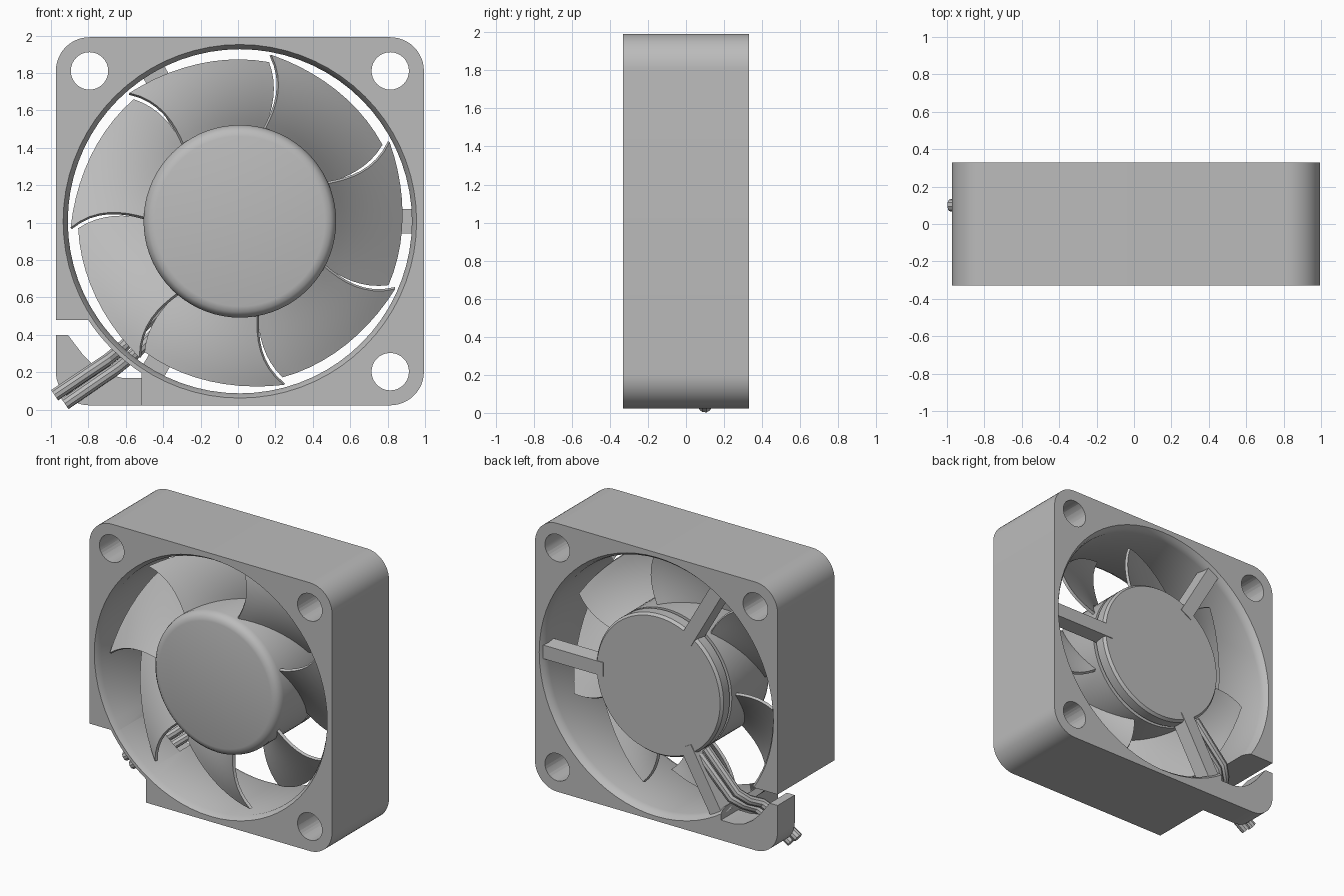
import bpy, bmesh, math
from mathutils import Matrix, Vector

if "Cube" in bpy.data.objects:
    bpy.data.objects.remove(bpy.data.objects["Cube"])

CENTRE = Vector((0.01, 0, 1.007))

grey = bpy.data.materials.new("light_grey_plastic")
grey.use_nodes = True
grey.diffuse_color = (0.5, 0.5, 0.5, 1)
grey.node_tree.nodes["Principled BSDF"].inputs["Base Color"].default_value = (0.5, 0.5, 0.5, 1)


def finish(name, bm, smooth=True):
    bmesh.ops.recalc_face_normals(bm, faces=bm.faces)
    mesh = bpy.data.meshes.new(name)
    bm.to_mesh(mesh)
    bm.free()
    obj = bpy.data.objects.new(name, mesh)
    bpy.context.collection.objects.link(obj)
    mesh.materials.append(grey)
    if smooth:
        shade(obj)
    return obj


def activate(obj):
    bpy.ops.object.select_all(action='DESELECT')
    obj.select_set(True)
    bpy.context.view_layer.objects.active = obj


def shade(obj):
    activate(obj)
    bpy.ops.object.shade_smooth_by_angle(angle=math.radians(32))


def prism(name, outline, y0, y1, smooth=False):
    """Outline in x, z pushed from y0 to y1."""
    bm = bmesh.new()
    face = bm.faces.new([bm.verts.new((x, y0, z)) for x, z in outline])
    new = bmesh.ops.extrude_face_region(bm, geom=[face])["geom"]
    moved = [v for v in new if isinstance(v, bmesh.types.BMVert)]
    bmesh.ops.translate(bm, verts=moved, vec=(0, y1 - y0, 0))
    return finish(name, bm, smooth)


def lathe(name, profile, start=0, sweep=360, steps=72, closed=False):
    """Profile of radius, y turned about the fan axis."""
    bm = bmesh.new()
    vs = [bm.verts.new((r, y, 0)) for r, y in profile]
    edges = [bm.edges.new(p) for p in zip(vs, vs[1:])]
    if closed:
        edges.append(bm.edges.new((vs[-1], vs[0])))
    bmesh.ops.spin(bm, geom=vs + edges, cent=(0, 0, 0), axis=(0, -1, 0),
                   angle=math.radians(sweep), steps=steps)
    bmesh.ops.remove_doubles(bm, verts=bm.verts, dist=1e-5)
    if closed:
        bmesh.ops.holes_fill(bm, edges=[e for e in bm.edges if e.is_boundary])
    turn = Matrix.Rotation(-math.radians(start), 4, 'Y')
    bmesh.ops.transform(bm, verts=bm.verts, matrix=Matrix.Translation(CENTRE) @ turn)
    return finish(name, bm)


def circle(cx, cz, r, n, a0=0, a1=360):
    return [(cx + r * math.cos(math.radians(a0 + (a1 - a0) * i / n)),
             cz + r * math.sin(math.radians(a0 + (a1 - a0) * i / n))) for i in range(n)]


def cut(obj, cutter):
    cutter.hide_render = True
    mod = obj.modifiers.new("cut", 'BOOLEAN')
    mod.operation, mod.solver, mod.object = 'DIFFERENCE', 'EXACT', cutter
    activate(obj)
    bpy.ops.object.modifier_apply(modifier=mod.name)
    bpy.data.objects.remove(cutter)


# Square housing with rounded corners
HALF, ROUND, DEPTH = 0.984, 0.18, 0.33
outline = []
for k, (sx, sz) in enumerate([(1, 1), (-1, 1), (-1, -1), (1, -1)]):
    cx, cz = CENTRE.x + sx * (HALF - ROUND), CENTRE.z + sz * (HALF - ROUND)
    outline += circle(cx, cz, ROUND, 12, k * 90, k * 90 + 90)
    outline.append((cx + ROUND * math.cos(math.radians(k * 90 + 90)),
                    cz + ROUND * math.sin(math.radians(k * 90 + 90))))
housing = prism("housing", outline, -DEPTH, DEPTH)

# Air passage with a chamfered front and a flared back
cut(housing, lathe("bore_cutter", [(0, -0.4), (0.945, -0.4), (0.945, -0.33), (0.92, -0.29),
                                   (0.92, 0.27), (0.93, 0.305), (0.95, 0.33), (0.95, 0.4), (0, 0.4)]))

# Screw holes in three corners
for sx, sz in [(1, 1), (-1, 1), (1, -1)]:
    hole = circle(CENTRE.x + sx * 0.804, CENTRE.z + sz * 0.804, 0.1, 32)
    cut(housing, prism("hole_cutter", hole, -0.4, 0.4))

# Cable corner: front part removed, then a slot and recess through the back plate
cut(housing, prism("corner_cutter", [(-1.1, -0.1), (-0.515, -0.1), (-0.515, 0.48), (-1.1, 0.48)], -0.4, 0.13))
cut(housing, prism("recess_cutter", [(-1.1, 0.48), (-1.1, 0.4), (-0.91, 0.4), (-0.83, 0.295), (-0.77, 0.235),
                                     (-0.7, 0.19), (-0.62, 0.17), (-0.515, 0.17), (-0.515, 0.48)], -0.4, 0.4))
shade(housing)

# Thin duct wall that bridges the open corner
lathe("duct_wall", [(0.945, -0.33), (0.967, -0.33), (0.967, 0.06), (0.92, 0.06), (0.92, -0.29)],
      start=212, sweep=26, steps=8, closed=True)

# Rotor hub and the fixed motor base behind it
lathe("rotor_hub", [(0, -0.28), (0.455, -0.28), (0.485, -0.272), (0.506, -0.25), (0.515, -0.22),
                    (0.515, 0.19), (0.48, 0.19), (0, 0.19)])
lathe("motor_base", [(0, 0.15), (0.475, 0.15), (0.475, 0.215), (0.515, 0.215), (0.515, 0.285),
                     (0.5, 0.305), (0, 0.305)])

# Support struts
for i, angle in enumerate((0, 120, 240)):
    bm = bmesh.new()
    bmesh.ops.create_cube(bm, size=1)
    for v in bm.verts:
        width = 0.1 if v.co.y > 0 else 0.13
        v.co = Vector((0.7 + v.co.x * 0.51, 0.26 + v.co.y * 0.1, v.co.z * width))
    turn = Matrix.Rotation(-math.radians(angle), 4, 'Y')
    bmesh.ops.transform(bm, verts=bm.verts, matrix=Matrix.Translation(CENTRE) @ turn)
    finish(f"strut_{i + 1}", bm, False)

# Seven swept blades
BLADES, NR, NU = 7, 8, 10
PITCH = 360 / BLADES
for b in range(BLADES):
    bm = bmesh.new()
    rows = []
    for i in range(NR + 1):
        t, row = i / NR, []
        for j in range(NU + 1):
            u = j / NU
            tip = 0.863 + 0.04 * (1 - u) ** 3
            r = 0.5 + t * (tip - 0.5)
            sweep = -11.5 * t + 15.5 * t * t
            gap = u * (0.3 + 5 * t * (1 - t))
            a = math.radians(127 + b * PITCH + sweep - u * PITCH + gap)
            row.append(bm.verts.new(CENTRE + Vector((r * math.cos(a), -0.2 + 0.34 * u, r * math.sin(a)))))
        rows.append(row)
    for lo, hi in zip(rows, rows[1:]):
        for j in range(NU):
            bm.faces.new((lo[j], lo[j + 1], hi[j + 1], hi[j]))
    blade = finish(f"blade_{b + 1}", bm, False)
    solid = blade.modifiers.new("thickness", 'SOLIDIFY')
    solid.thickness, solid.offset = 0.02, 0
    activate(blade)
    bpy.ops.object.modifier_apply(modifier=solid.name)
    shade(blade)

# Two cable wires from the motor base out through the open corner
paths = {
    "wire_upper": [(-0.34, 0.25, 0.62), (-0.59, 0.25, 0.36), (-0.65, 0.2, 0.305), (-0.7, 0.12, 0.265),
                   (-0.76, 0.1, 0.225), (-0.98, 0.1, 0.077)],
    "wire_lower": [(-0.29, 0.25, 0.56), (-0.54, 0.25, 0.31), (-0.6, 0.2, 0.26), (-0.655, 0.12, 0.215),
                   (-0.715, 0.1, 0.175), (-0.925, 0.1, 0.03)],
}
for name, points in paths.items():
    curve = bpy.data.curves.new(name, 'CURVE')
    curve.dimensions = '3D'
    curve.bevel_depth, curve.bevel_resolution = 0.034, 3
    curve.use_fill_caps = True
    spline = curve.splines.new('POLY')
    spline.points.add(len(points) - 1)
    for p, co in zip(spline.points, points):
        p.co = (*co, 1)
    curve.materials.append(grey)
    wire = bpy.data.objects.new(name, curve)
    bpy.context.collection.objects.link(wire)
    activate(wire)
    bpy.ops.object.convert(target='MESH')
    shade(bpy.context.object)
